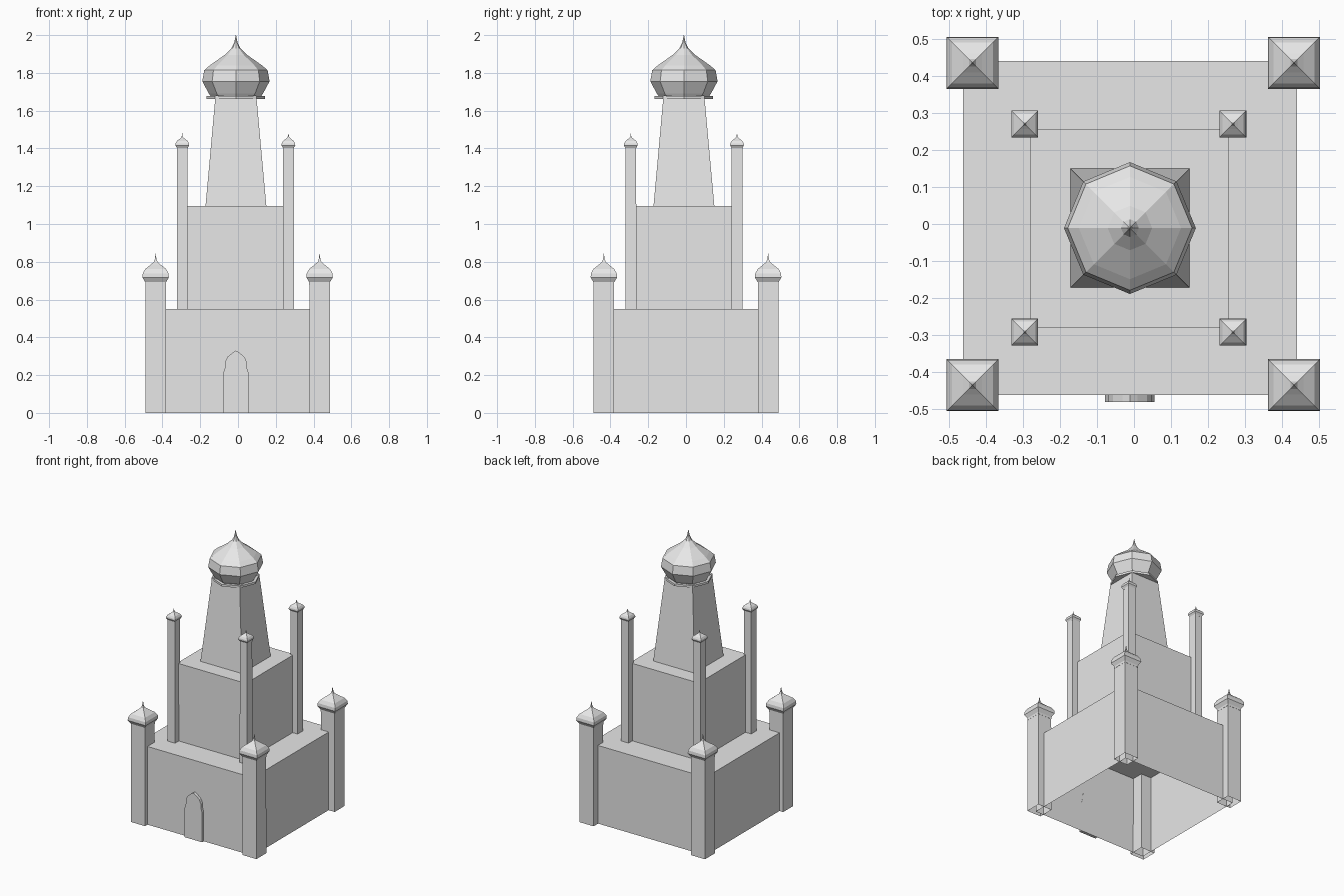
import bpy
import bmesh
from math import sin, cos, pi, sqrt

cube = bpy.data.objects.get("Cube")
if cube:
    bpy.data.objects.remove(cube, do_unlink=True)

stone = bpy.data.materials.new("grey_stone")
stone.use_nodes = True
GREY = (0.8, 0.8, 0.8, 1)
stone.diffuse_color = GREY
stone.node_tree.nodes["Principled BSDF"].inputs["Base Color"].default_value = GREY

C = -0.011  # the tiers sit slightly off centre


def finish(bm, name):
    bmesh.ops.recalc_face_normals(bm, faces=bm.faces)
    mesh = bpy.data.meshes.new(name)
    bm.to_mesh(mesh)
    bm.free()
    mesh.materials.append(stone)
    obj = bpy.data.objects.new(name, mesh)
    bpy.context.collection.objects.link(obj)
    return obj


def lathe(name, x, y, profile, sides, closed_bottom=False):
    """Stack flat-sided rings of (half width, height), capped on top."""
    bm = bmesh.new()
    square = sides == 4
    turn = pi / 4 if square else 0
    rings = []
    for r, z in profile:
        r = r * sqrt(2) if square else r
        rings.append([bm.verts.new((x + r * cos(turn + 2 * pi * i / sides),
                                    y + r * sin(turn + 2 * pi * i / sides), z))
                      for i in range(sides)])
    for low, high in zip(rings, rings[1:]):
        for i in range(sides):
            j = (i + 1) % sides
            bm.faces.new((low[i], low[j], high[j], high[i]))
    bm.faces.new(rings[-1])
    if closed_bottom:
        bm.faces.new(rings[0][::-1])
    return finish(bm, name)


# Stepped body, open underneath
lathe("base_hall", C, C, [(0.451, 0), (0.451, 0.55)], 4)
lathe("middle_hall", C, C, [(0.268, 0.55), (0.268, 1.095)], 4)
lathe("tapered_tower", C, C, [(0.161, 1.095), (0.108, 1.68)], 4)

# Main onion dome on an eight-sided collar
lathe("dome_collar", C, C, [(0.155, 1.663), (0.155, 1.678)], 8, True)
lathe("main_dome", C, C, [
    (0.135, 1.678), (0.143, 1.69), (0.178, 1.755), (0.168, 1.814),
    (0.138, 1.84), (0.06, 1.895), (0.024, 1.93), (0.009, 1.96), (0.001, 2.0)], 8, True)

# Square onion cap shared by all turrets, unit-high
CAP = [(0.055, 0), (0.055, 0.015), (0.07, 0.04), (0.068, 0.062), (0.055, 0.085),
       (0.026, 0.108), (0.01, 0.122), (0.004, 0.138), (0.0005, 0.168)]


def turret(name, x, y, half, bottom, top, scale):
    lathe(name + "_shaft", x, y, [(half, bottom), (half * 0.98, top)], 4)
    lathe(name + "_cap", x, y, [(r * scale, top + h * scale) for r, h in CAP], 4, True)


for side, sx in (("left", 1), ("right", -1)):
    for end, sy in (("front", -1), ("back", 1)):
        turret(f"{end}_{side}_corner_tower", -0.002 + sx * 0.434, sy * 0.435,
               0.055, 0, 0.677, 1)
        turret(f"{end}_{side}_minaret", C - 0.003 + sx * 0.281, C + sy * 0.281,
               0.029, 0.55, 1.395, 0.52)

# Pointed-arch door slab on the front
half_arch = [(0.067, 0), (0.067, 0.21), (0.058, 0.24), (0.058, 0.268),
             (0.046, 0.295), (0.02, 0.317)]
outline = half_arch + [(0, 0.33)] + [(-x, z) for x, z in reversed(half_arch)]
bm = bmesh.new()
face = bm.faces.new([bm.verts.new((C + x, -0.481, z)) for x, z in outline])
slab = bmesh.ops.extrude_face_region(bm, geom=[face])
bmesh.ops.translate(bm, vec=(0, 0.021, 0),
                    verts=[v for v in slab["geom"] if isinstance(v, bmesh.types.BMVert)])
finish(bm, "arched_door")
